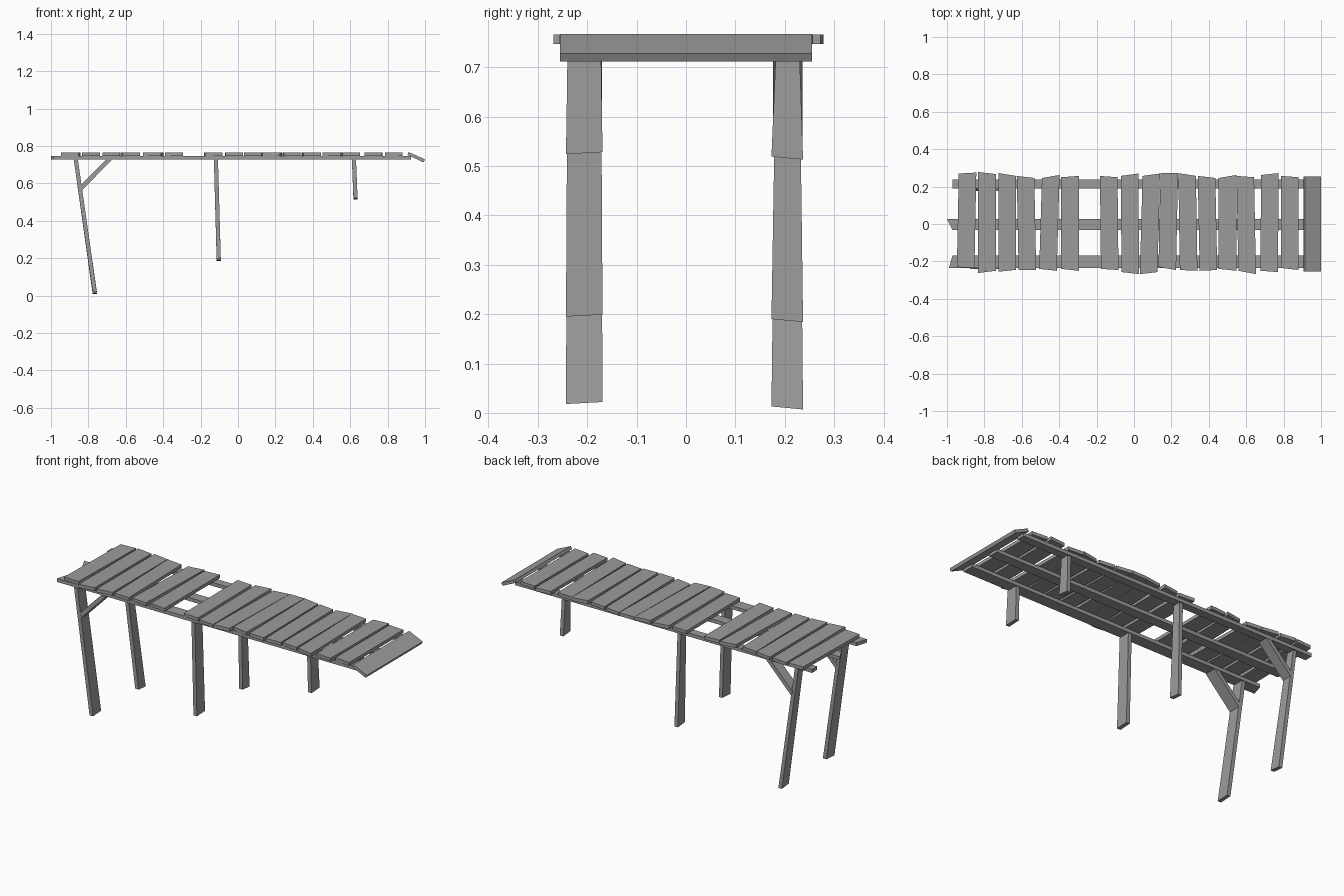
import bpy
import bmesh
from mathutils import Vector

cube = bpy.data.objects.get("Cube")
if cube:
    bpy.data.objects.remove(cube, do_unlink=True)

# Single weathered wood colour
wood = bpy.data.materials.new("weathered_grey_wood")
wood.use_nodes = True
grey = (0.33, 0.33, 0.33, 1)
wood.diffuse_color = grey
wood.node_tree.nodes["Principled BSDF"].inputs["Base Color"].default_value = grey


def loft(name, ring_a, ring_b):
    """Solid flat-faced timber between two matching four-corner rings."""
    bm = bmesh.new()
    a = [bm.verts.new(p) for p in ring_a]
    b = [bm.verts.new(p) for p in ring_b]
    bm.faces.new(a)
    bm.faces.new(b)
    for i in range(4):
        j = (i + 1) % 4
        bm.faces.new((a[i], a[j], b[j], b[i]))
    bmesh.ops.recalc_face_normals(bm, faces=bm.faces)
    mesh = bpy.data.meshes.new(name)
    bm.to_mesh(mesh)
    bm.free()
    mesh.materials.append(wood)
    obj = bpy.data.objects.new(name, mesh)
    bpy.context.collection.objects.link(obj)
    return obj


def slab(name, outline, bottom, top):
    """Flat board extruded upwards from a plan outline."""
    return loft(name, [(x, y, bottom) for x, y in outline],
                [(x, y, top) for x, y in outline])


BEAM_BOTTOM, DECK_BOTTOM, DECK_TOP = 0.727, 0.747, 0.766

# Long bearers under the deck, with crooked sawn ends:
# front edge y, back edge y, left end x at front, left end x at back
bearers = {
    "front_bearer": (-0.235, -0.168, -0.99, -0.97),
    "middle_bearer": (-0.032, 0.026, -0.97, -1.0),
    "back_bearer": (0.19, 0.237, -0.97, -0.97),
}
for name, (y0, y1, x0, x1) in bearers.items():
    slab(name, [(x0, y0), (0.925, y0), (0.925, y1), (x1, y1)],
         BEAM_BOTTOM, DECK_BOTTOM)

# Deck planks: middle x, lean of the back end, back-left y, back-right y,
# front-left y, front-right y
planks = [
    (-.9, .01, .27, .275, -.23, -.235), (-.786, 0, .278, .267, -.262, -.25),
    (-.677, 0, .272, .257, -.255, -.245), (-.57, -.01, .257, .246, -.246, -.246),
    (-.46, .015, .246, .262, -.24, -.25), (-.342, 0, .25, .257, -.24, -.25),
    (-.13, -.005, .257, .25, -.24, -.246), (-.02, -.003, .257, .27, -.257, -.268),
    (.078, .015, .257, .27, -.268, -.257), (.178, .01, .272, .272, -.23, -.246),
    (.292, -.008, .272, .257, -.246, -.25), (.398, -.01, .257, .246, -.25, -.246),
    (.5, 0, .246, .262, -.24, -.25), (.605, -.01, .257, .25, -.25, -.268),
    (.723, .003, .262, .272, -.25, -.257), (.833, 0, .257, .25, -.235, -.246),
]
HALF = 0.047
for i, (x, lean, bl, br, fl, fr) in enumerate(planks):
    slab(f"deck_plank_{i + 1}",
         [(x - HALF, fl), (x + HALF, fr),
          (x + lean + HALF, br), (x + lean - HALF, bl)],
         DECK_BOTTOM, DECK_TOP)

# Fallen end plank, tipping down off the bearers
profile = [(0.905, 0.752), (0.992, 0.712), (1.0, 0.728), (0.913, 0.767)]
loft("tipped_end_plank", [(x, -0.255, z) for x, z in profile],
     [(x, 0.255, z) for x, z in profile])


def post(name, top, bottom, thick, spread_top, spread_bottom, slope):
    """Leaning post between (x, z) ends; each spread is a y range."""
    def ring(end, spread, tilt):
        x, z = end
        h = thick / 2
        lo, hi = spread
        return [(x - h, lo, z - tilt), (x + h, lo, z - tilt),
                (x + h, hi, z + tilt), (x - h, hi, z + tilt)]
    return loft(name, ring(top, spread_top, 0), ring(bottom, spread_bottom, slope))


# Support posts, shorter towards the shore end: top x, bottom x, foot height
legs = {"left": (-0.867, -0.766, 0.02), "middle": (-0.118, -0.103, 0.197),
        "right": (0.62, 0.628, 0.526)}
for place, (x_top, x_foot, foot) in legs.items():
    post(f"front_{place}_post", (x_top, BEAM_BOTTOM), (x_foot, foot), 0.022,
         (-0.24, -0.172), (-0.243, -0.169), 0.002)
    post(f"back_{place}_post", (x_top, BEAM_BOTTOM), (x_foot, foot - 0.01), 0.022,
         (0.182, 0.23), (0.173, 0.237), -0.003)

# Diagonal braces from the tall posts up to the bearers
low, high = Vector((-0.838, 0.573)), Vector((-0.69, BEAM_BOTTOM))
for side, y0, y1 in (("front", -0.24, -0.17), ("back", 0.176, 0.236)):
    brace = [(low.x - 0.007, low.y + 0.012), (low.x + 0.003, low.y - 0.012),
             (high.x + 0.016, high.y), (high.x - 0.016, high.y)]
    loft(f"{side}_brace", [(x, y0, z) for x, z in brace],
         [(x, y1, z) for x, z in brace])
